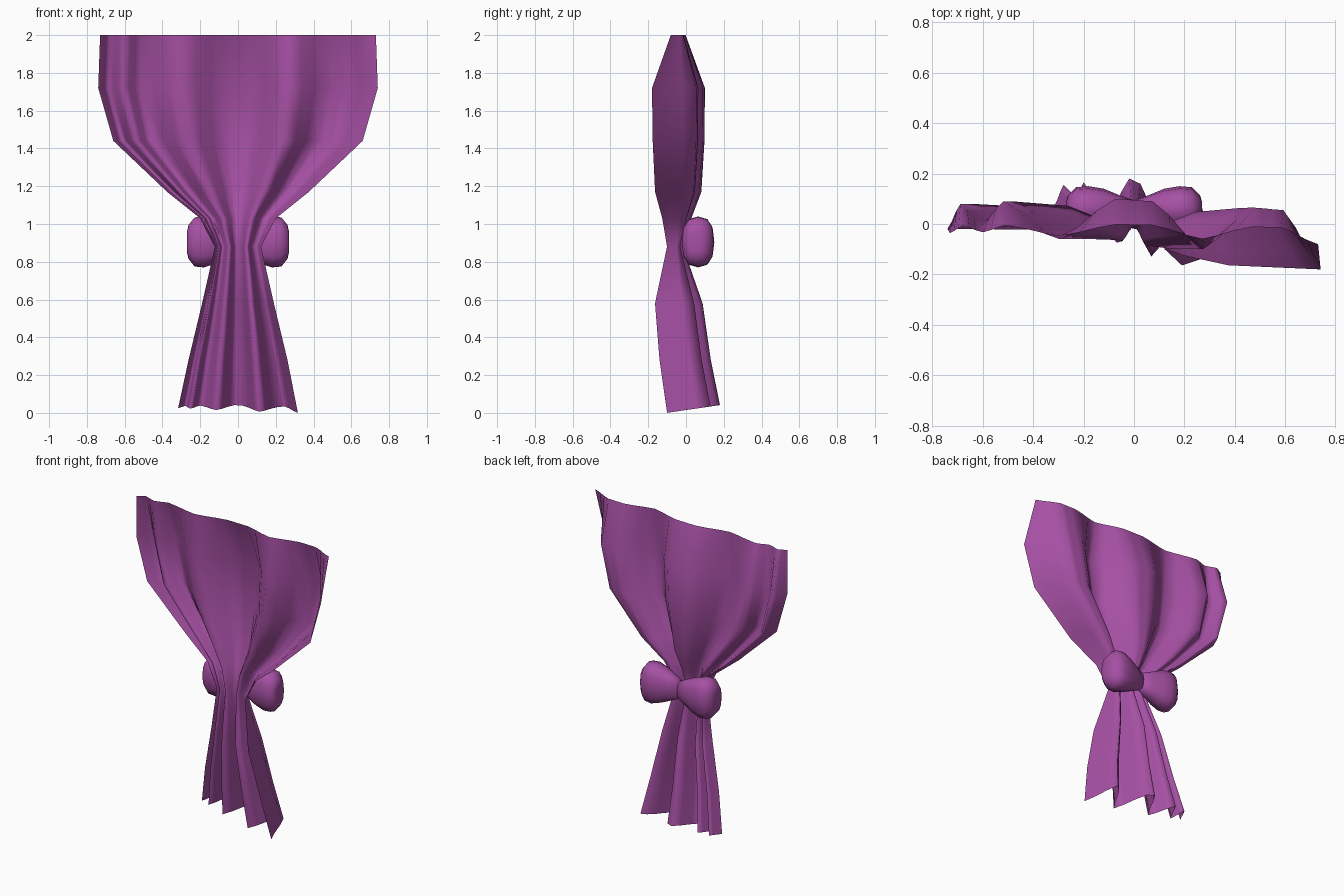
import bpy, bmesh, math

cube = bpy.data.objects.get("Cube")
if cube:
    bpy.data.objects.remove(cube)

purple = bpy.data.materials.new("purple cloth")
purple.use_nodes = True
COLOUR = (0.38, 0.08, 0.37, 1)
purple.diffuse_color = COLOUR
purple.node_tree.nodes["Principled BSDF"].inputs["Base Color"].default_value = COLOUR


def finish(name, bm):
    mesh = bpy.data.meshes.new(name)
    bm.to_mesh(mesh)
    bm.free()
    mesh.materials.append(purple)
    mesh.shade_smooth()
    obj = bpy.data.objects.new(name, mesh)
    bpy.context.collection.objects.link(obj)


def mix(a, b, t):
    return a + (b - a) * t


def refine(nodes, steps=3):
    """Slightly round off the zigzag of fold ridges and valleys."""
    out = []
    for (u0, y0), (u1, y1) in zip(nodes, nodes[1:]):
        for i in range(steps):
            t = i / steps
            out.append((mix(u0, u1, t), mix(y0, y1, mix(t, t * t * (3 - 2 * t), .5))))
    return out + [nodes[-1]]


# Fold lines as (fraction of half width, depth), above and below the tie
upper = refine([(-1, -.02), (-.93, .08), (-.82, -.01), (-.7, .09), (-.4, -.06),
                (-.1, .1), (.1, .09), (.37, -.1), (.64, .065), (.8, .055), (1, -.18)])
lower = refine([(-1, .01), (-.88, .095), (-.8, -.01), (-.63, .105), (-.36, -.06),
                (-.06, .12), (.08, .1), (.36, -.12), (.67, .05), (.78, .07), (1, -.16)])

# Rows: height, half width, blend to lower folds, fold depth, offset
rows = [(2, .73, 0, .28, -.03), (1.72, .74, 0, 1, 0), (1.44, .66, 0, .98, 0),
        (1.17, .375, .1, .875, -.008), (1.03, .2, .3, .55, -.03),
        (.88, .122, .6, .3, -.05), (.58, .19, 1, .9, -.02),
        (.28, .262, 1, .97, .015), (.015, .317, 1, 1, .06)]

# Gathered curtain sheet with a slanted hem
bm = bmesh.new()
grid = []
for z, width, blend, depth, offset in rows:
    line = []
    for (u0, y0), (u1, y1) in zip(upper, lower):
        y = mix(y0, y1, blend) * depth + offset
        hem = .145 * y if z < .1 else 0
        line.append(bm.verts.new((mix(u0, u1, blend) * width, y, z + hem)))
    grid.append(line)
for a, b in zip(grid, grid[1:]):
    for i in range(len(a) - 1):
        bm.faces.new((a[i], b[i], b[i + 1], a[i + 1]))
finish("curtain", bm)

# Bow loops: distance from the knot, centre depth, half depth, half height
loop_profile = [(0, .06, .035, .06), (.06, .06, .055, .088), (.12, .062, .078, .115),
                (.18, .064, .086, .135), (.23, .062, .084, .13),
                (.262, .055, .058, .09), (.27, .052, .035, .055)]
SIDES = 12


def bow_loop(name, side):
    bm = bmesh.new()
    rings = []
    for d, cy, ry, rz in loop_profile:
        ring = []
        for k in range(SIDES):
            a = 2 * math.pi * k / SIDES
            c, s = math.cos(a), math.sin(a)
            ring.append(bm.verts.new((side * d,
                                      cy + ry * math.copysign(abs(c) ** .8, c),
                                      .905 + rz * math.copysign(abs(s) ** .8, s))))
        rings.append(ring)
    for a, b in zip(rings, rings[1:]):
        for k in range(SIDES):
            n = (k + 1) % SIDES
            bm.faces.new((a[k], a[n], b[n], b[k]))
    bm.faces.new(rings[0])
    bm.faces.new(rings[-1])
    bmesh.ops.recalc_face_normals(bm, faces=bm.faces)
    finish(name, bm)


bow_loop("left_bow_loop", 1)
bow_loop("right_bow_loop", -1)
